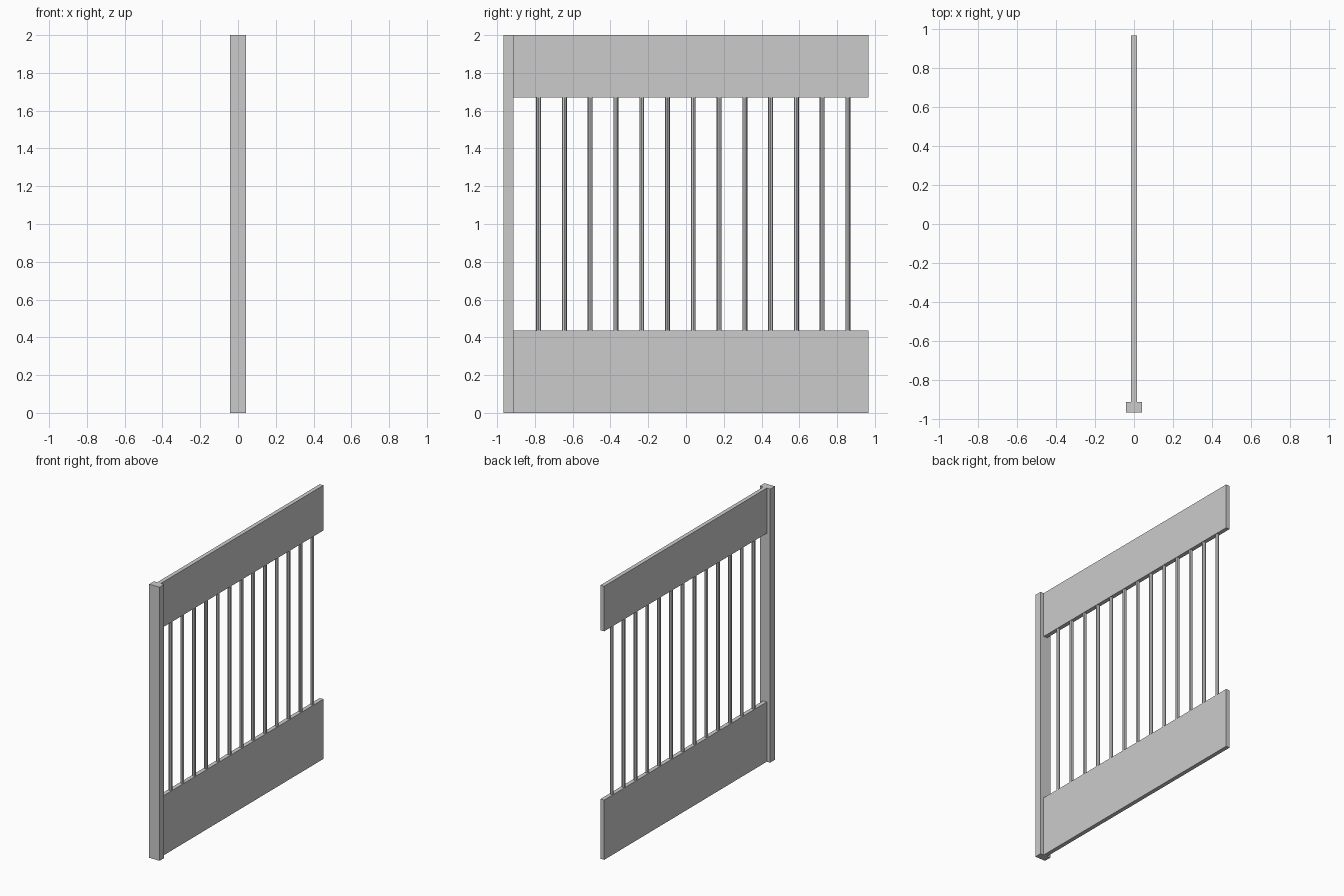
import bpy

if "Cube" in bpy.data.objects:
    bpy.data.objects.remove(bpy.data.objects["Cube"], do_unlink=True)

# Single grey finish
grey = bpy.data.materials.new("plain_grey")
grey.use_nodes = True
colour = (0.6, 0.6, 0.6, 1)
grey.diffuse_color = colour
grey.node_tree.nodes["Principled BSDF"].inputs["Base Color"].default_value = colour


def finish(name):
    obj = bpy.context.object
    obj.name = name
    obj.data.materials.append(grey)
    return obj


def box(name, width, y0, y1, z0, z1):
    bpy.ops.mesh.primitive_cube_add(size=1, location=(0, (y0 + y1) / 2, (z0 + z1) / 2))
    obj = finish(name)
    obj.scale = (width, y1 - y0, z1 - z0)
    bpy.ops.object.transform_apply(location=False, rotation=False, scale=True)


FRONT, POST_BACK, BACK = -0.966, -0.912, 0.966
LOWER_TOP, UPPER_BOTTOM, HEIGHT = 0.437, 1.67, 2.0

# End post and the two boards
box("end_post", 0.084, FRONT, POST_BACK, 0, HEIGHT)
box("upper_board", 0.03, POST_BACK, BACK, UPPER_BOTTOM, HEIGHT)
box("lower_board", 0.03, POST_BACK, BACK, 0, LOWER_TOP)

# Row of slim bars between the boards
BARS, FIRST, LAST = 13, -0.78, 0.857
for i in range(BARS):
    y = FIRST + (LAST - FIRST) * i / (BARS - 1)
    bpy.ops.mesh.primitive_cylinder_add(
        vertices=8, radius=0.013, depth=UPPER_BOTTOM - LOWER_TOP,
        location=(0, y, (UPPER_BOTTOM + LOWER_TOP) / 2))
    finish(f"bar_{i + 1}")
